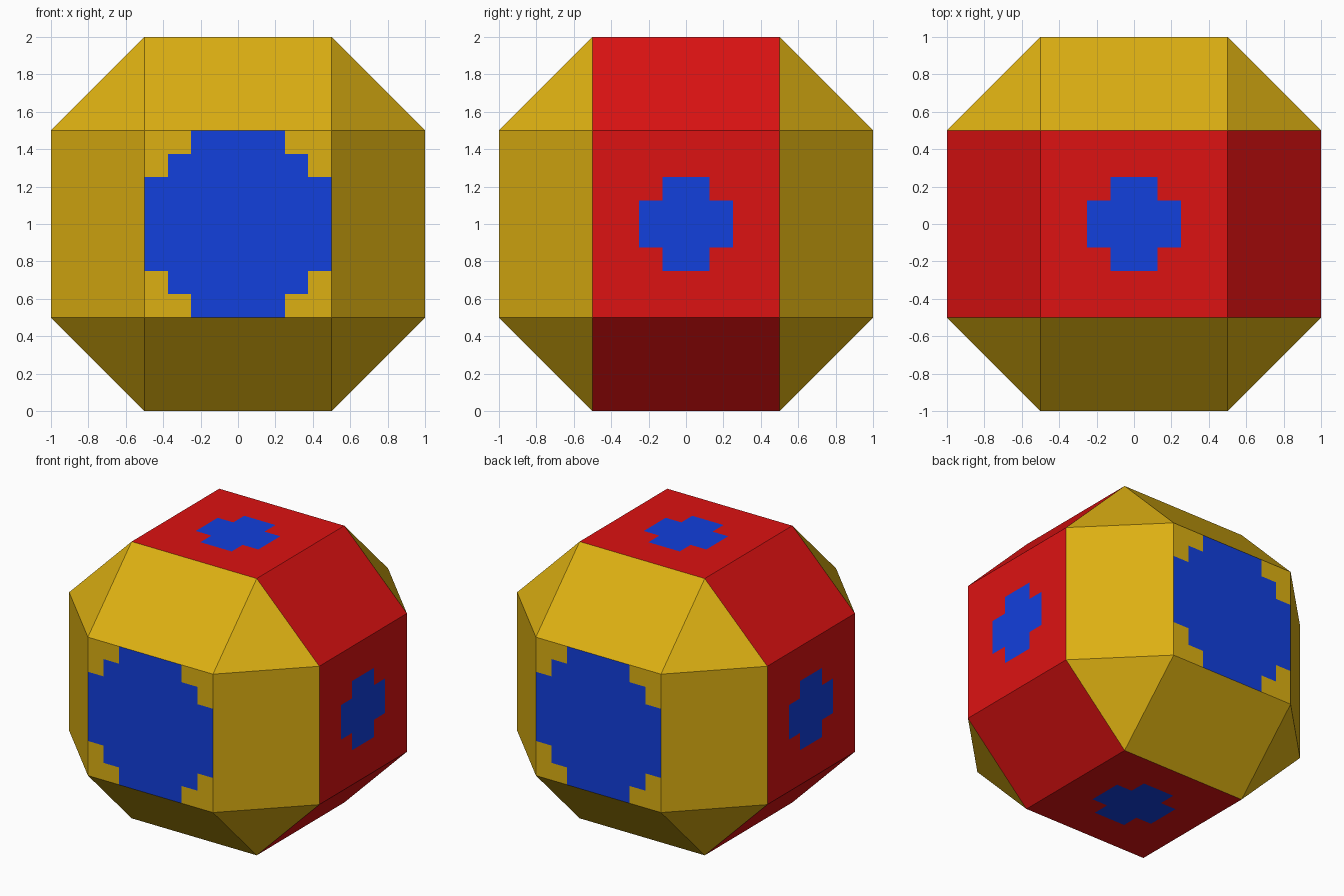
import bpy
import bmesh
from itertools import product
from mathutils import Vector

if "Cube" in bpy.data.objects:
    bpy.data.objects.remove(bpy.data.objects["Cube"])

AXES = (Vector((1, 0, 0)), Vector((0, 1, 0)), Vector((0, 0, 1)))


def make_material(name, rgb):
    mat = bpy.data.materials.new(name)
    mat.diffuse_color = (*rgb, 1)
    mat.use_nodes = True
    mat.node_tree.nodes["Principled BSDF"].inputs["Base Color"].default_value = mat.diffuse_color
    return mat


def square_faces(bm):
    """Faces that look straight along an axis."""
    return [f for f in bm.faces if max(abs(c) for c in f.normal) > 0.99]


bm = bmesh.new()

# Faceted ball: hull of the six unit squares, each 1 from the centre
for axis in range(3):
    for side, u, v in product((-1, 1), (-0.5, 0.5), (-0.5, 0.5)):
        co = [u, v]
        co.insert(axis, side)
        bm.verts.new(co)
bmesh.ops.convex_hull(bm, input=bm.verts[:])
bmesh.ops.dissolve_limit(bm, angle_limit=0.02, verts=bm.verts[:], edges=bm.edges[:])
bmesh.ops.recalc_face_normals(bm, faces=bm.faces[:])
bm.normal_update()

# Cut the six square faces into cells for the stepped blue spots
for axis in AXES:
    for offset in (-0.375, -0.25, -0.125, 0.125, 0.25, 0.375):
        faces = square_faces(bm)
        edges = {e for f in faces for e in f.edges}
        verts = {v for f in faces for v in f.verts}
        bmesh.ops.bisect_plane(bm, geom=faces + list(edges) + list(verts),
                               dist=1e-5, plane_co=axis * offset, plane_no=axis)
        bm.normal_update()

# Red belt around the y axis, yellow elsewhere
for f in bm.faces:
    f.material_index = 1 if abs(f.normal.y) < 0.1 else 0

# Large round spots front and back, small crosses on the red faces
for f in square_faces(bm):
    b, a, _ = sorted(abs(c) for c in f.calc_center_median())
    if abs(f.normal.y) > 0.9:
        blue = not (b > 0.25 and a > 0.375)
    else:
        blue = a < 0.25 and b < 0.125
    if blue:
        f.material_index = 2

# Stand it on the ground
bmesh.ops.translate(bm, verts=bm.verts[:], vec=(0, 0, 1))

mesh = bpy.data.meshes.new("faceted_ball")
bm.to_mesh(mesh)
bm.free()
mesh.materials.append(make_material("yellow", (0.72, 0.434, 0.006)))
mesh.materials.append(make_material("red", (0.72, 0.006, 0.006)))
mesh.materials.append(make_material("blue", (0.006, 0.05, 0.72)))
ball = bpy.data.objects.new("faceted_ball", mesh)
bpy.context.collection.objects.link(ball)
